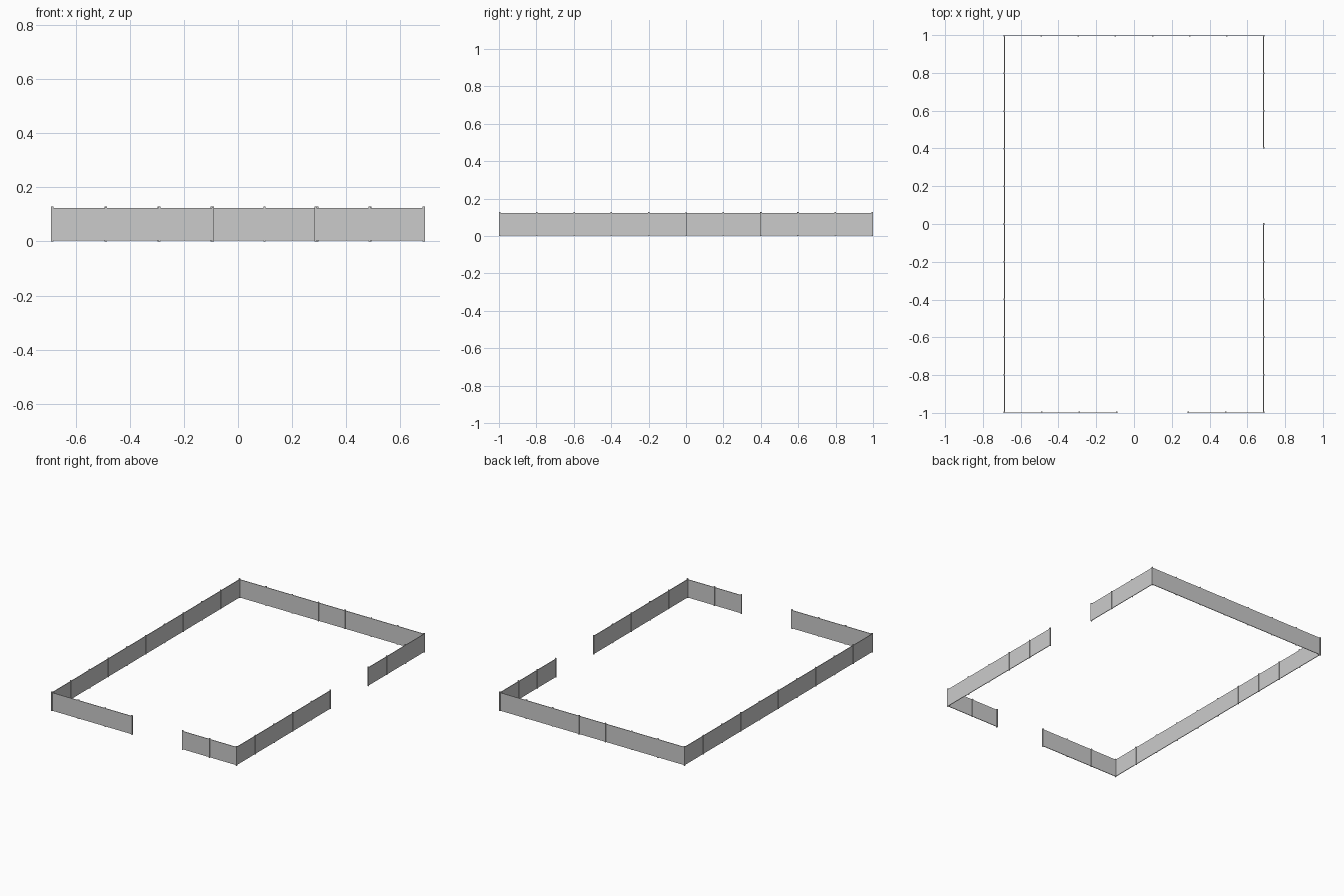
import bpy
from mathutils import Vector

if "Cube" in bpy.data.objects:
    bpy.data.objects.remove(bpy.data.objects["Cube"])

POST_W, POST_H = 0.008, 0.129
PANEL_T, PANEL_Z0, PANEL_Z1 = 0.004, 0.003, 0.124
X, Y = 0.686, 0.996


def box(name, center, size):
    bpy.ops.mesh.primitive_cube_add(size=1, location=center)
    ob = bpy.context.object
    ob.name = name
    ob.scale = size
    bpy.ops.object.transform_apply(location=False, rotation=False, scale=True)
    return ob


placed = set()


def post(name, p):
    key = (round(p.x, 3), round(p.y, 3))
    if key not in placed:  # corner posts are shared by two runs
        placed.add(key)
        box(name, (p.x, p.y, POST_H / 2), (POST_W, POST_W, POST_H))


def fence_run(name, start, end, bays):
    a, b = Vector(start), Vector(end)
    # thin panel along the whole run
    mid, d = (a + b) / 2, b - a
    box(name + "_panel", (mid.x, mid.y, (PANEL_Z0 + PANEL_Z1) / 2),
        (max(abs(d.x), PANEL_T), max(abs(d.y), PANEL_T), PANEL_Z1 - PANEL_Z0))
    # evenly spaced posts
    for i in range(bays + 1):
        post(f"{name}_post_{i}", a.lerp(b, i / bays))


# closed sides
fence_run("left_fence", (-X, -Y), (-X, Y), 10)
fence_run("back_fence", (-X, Y), (X, Y), 7)
# front side with a gateway
fence_run("front_left_fence", (-X, -Y), (-0.092, -Y), 3)
fence_run("front_right_fence", (0.286, -Y), (X, -Y), 2)
# right side with a gateway
fence_run("right_front_fence", (X, -Y), (X, 0.0), 5)
fence_run("right_back_fence", (X, 0.403), (X, Y), 3)
